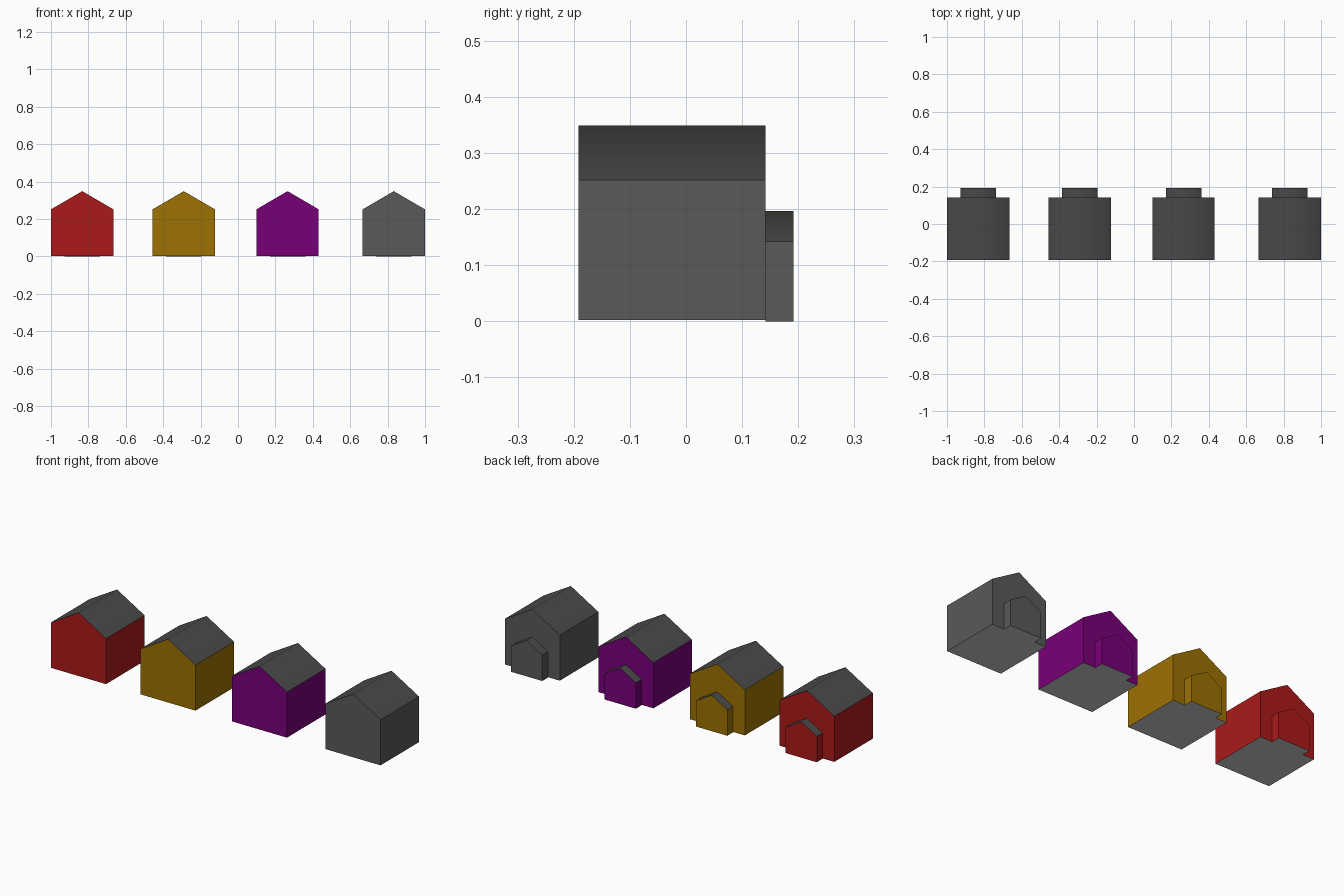
import bpy

if "Cube" in bpy.data.objects:
    bpy.data.objects.remove(bpy.data.objects["Cube"])

WIDTH = 0.333          # main house width


def paint(name, r, g, b):
    mat = bpy.data.materials.new(name)
    mat.diffuse_color = (r, g, b, 1)
    mat.use_nodes = True
    mat.node_tree.nodes["Principled BSDF"].inputs["Base Color"].default_value = mat.diffuse_color
    return mat


SLATE = paint("slate", 0.065, 0.065, 0.065)
STONE = paint("stone", 0.58, 0.58, 0.58)


def add_mesh(name, verts, faces, mat, smooth=False):
    mesh = bpy.data.meshes.new(name)
    mesh.from_pydata(verts, [], faces)
    mesh.update()
    mesh.materials.append(mat)
    for poly in mesh.polygons:
        poly.use_smooth = smooth
    obj = bpy.data.objects.new(name, mesh)
    bpy.context.collection.objects.link(obj)


def gabled_block(name, x, width, y0, y1, z0, eave, ridge, mat, open_front=False):
    """Gabled prism: painted walls, softly shaded slate roof, stone floor."""
    h = width / 2
    profile = [(-h, z0), (h, z0), (h, eave), (0, ridge), (-h, eave)]
    verts = [(x + px, y, pz) for y in (y0, y1) for px, pz in profile]
    walls = [(1, 6, 7, 2), (4, 9, 5, 0), (9, 8, 7, 6, 5)]
    if not open_front:
        walls.append((0, 1, 2, 3, 4))
    add_mesh(name + "_walls", verts, walls, mat)
    # slopes and floor
    roof = [verts[i] for i in (2, 3, 4, 7, 8, 9)]
    add_mesh(name + "_roof", roof, [(0, 3, 4, 1), (1, 4, 5, 2)], SLATE, True)
    add_mesh(name + "_floor", [verts[i] for i in (0, 1, 6, 5)], [(3, 2, 1, 0)], STONE)


# row of four houses, each with a small porch at the back
row = [("red", -0.833, paint("red", 0.41, 0.01, 0.01)),
       ("gold", -0.290, paint("gold", 0.34, 0.168, 0.001)),
       ("purple", 0.265, paint("purple", 0.19, 0.0, 0.19)),
       ("grey", 0.833, paint("grey", 0.1, 0.1, 0.1))]

for label, x, mat in row:
    gabled_block(label + "_house", x, WIDTH, -0.192, 0.142, 0.002, 0.252, 0.349, mat)
    gabled_block(label + "_porch", x, 0.19, 0.142, 0.192, 0.0, 0.142, 0.197, mat, True)
